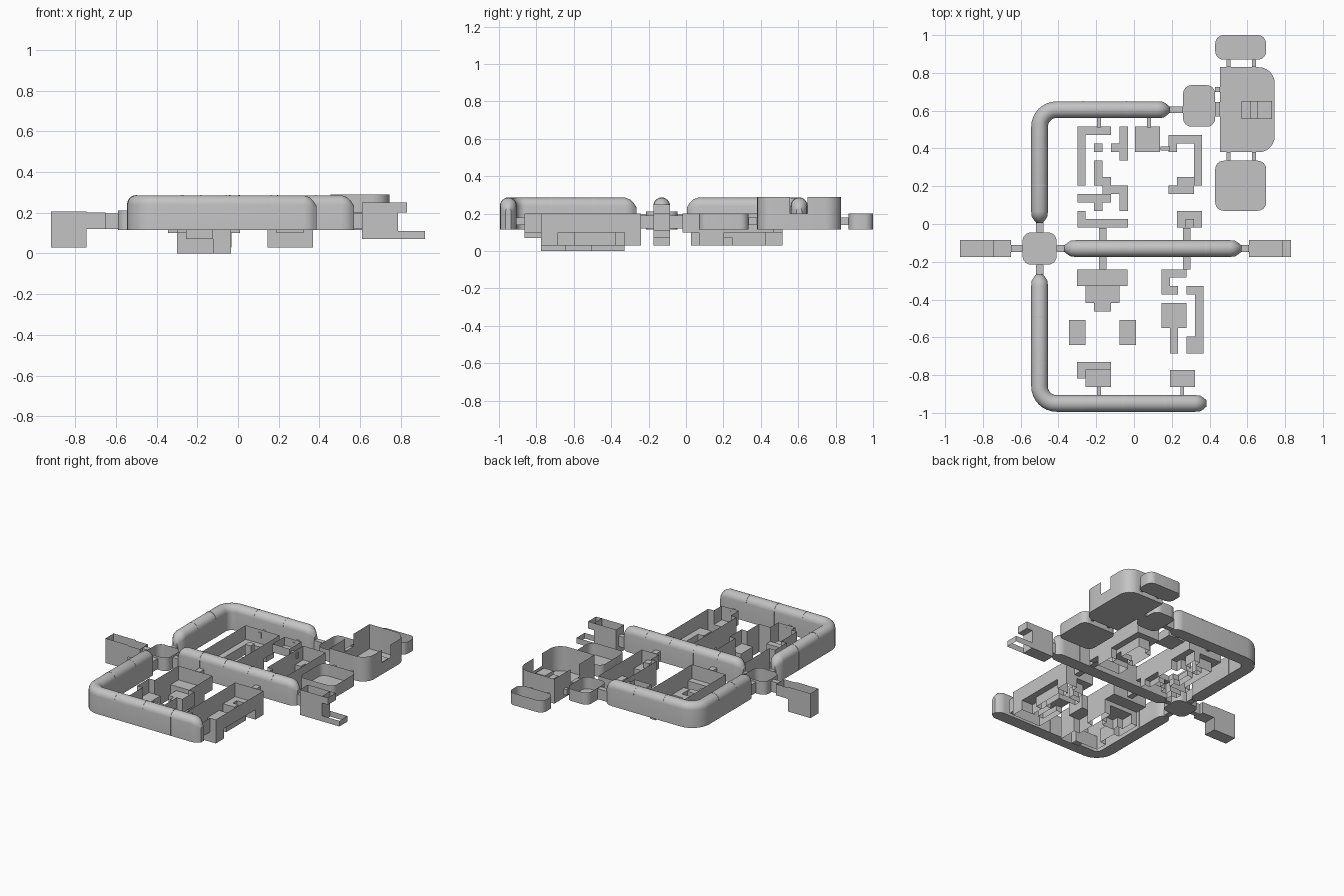
import bpy, bmesh, math
from mathutils import Vector

cube = bpy.data.objects.get("Cube")
if cube:
    bpy.data.objects.remove(cube)

grey = bpy.data.materials.new("hull_grey")
grey.use_nodes = True
colour = (0.55, 0.55, 0.55, 1)
grey.diffuse_color = colour
grey.node_tree.nodes["Principled BSDF"].inputs["Base Color"].default_value = colour

BASE, TOP, CELL = 0.115, 0.2, 0.0445


def finish(name, bm, smooth=False):
    bmesh.ops.remove_doubles(bm, verts=bm.verts, dist=0.0001)
    bmesh.ops.recalc_face_normals(bm, faces=bm.faces)
    mesh = bpy.data.meshes.new(name)
    bm.to_mesh(mesh)
    bm.free()
    mesh.materials.append(grey)
    ob = bpy.data.objects.new(name, mesh)
    bpy.context.collection.objects.link(ob)
    if smooth:
        bpy.ops.object.select_all(action='DESELECT')
        ob.select_set(True)
        bpy.context.view_layer.objects.active = ob
        bpy.ops.object.shade_smooth_by_angle(angle=math.radians(35))
    return ob


def face(bm, pts):
    return bm.faces.new([bm.verts.new(p) for p in pts])


def outline(x0, x1, y0, y1, radii):
    """Rounded rectangle; radii run from the +x+y corner anticlockwise."""
    pts = []
    corners = ((x1, y1, -1, -1), (x0, y1, 1, -1), (x0, y0, 1, 1), (x1, y0, -1, 1))
    for k, ((x, y, sx, sy), r) in enumerate(zip(corners, radii)):
        steps = 6 if r else 0
        for i in range(steps + 1):
            a = math.pi / 2 * (k + i / max(steps, 1))
            pts.append((x + sx * r + r * math.cos(a), y + sy * r + r * math.sin(a)))
    return pts


def tray(name, x0, x1, y0, y1, z0, z1, radii=(0, 0, 0, 0), floor=True, skip=()):
    """Open-topped room: floor and upright walls."""
    bm = bmesh.new()
    pts = outline(x0, x1, y0, y1, radii)
    if floor:
        face(bm, [(x, y, z0) for x, y in pts])
    for i, (a, b) in enumerate(zip(pts, pts[1:] + pts[:1])):
        if i not in skip:
            face(bm, [(*a, z0), (*b, z0), (*b, z1), (*a, z1)])
    return finish(name, bm, any(radii))


def box(name, x0, x1, y0, y1, z0, z1):
    bm = bmesh.new()
    bmesh.ops.create_cube(bm, size=1)
    for v in bm.verts:
        v.co = ((x0 + x1) / 2 + v.co.x * (x1 - x0), (y0 + y1) / 2 + v.co.y * (y1 - y0),
                (z0 + z1) / 2 + v.co.z * (z1 - z0))
    return finish(name, bm)


def arch(p, d, w, h):
    """Arched corridor section at p, facing along d."""
    side = Vector((-d.y, d.x))
    prof = [(-1, 0)] + [(-math.cos(math.pi * i / 12), 0.125 + 0.045 * math.sin(math.pi * i / 12))
                        for i in range(13)] + [(1, 0)]
    return [(p.x + side.x * u * w, p.y + side.y * u * w, BASE + z * h) for u, z in prof]


def loft(name, rings):
    bm = bmesh.new()
    for a, b in zip(rings, rings[1:]):
        for i in range(len(a)):
            j = (i + 1) % len(a)
            face(bm, [a[i], a[j], b[j], b[i]])
    face(bm, rings[0])
    face(bm, rings[-1])
    return finish(name, bm, True)


def corridor(name, points, bend=0.09, width=0.044):
    pts = [Vector(p) for p in points]
    path = []
    taper = ((0, 0.35, 0.7), (0.015, 0.65, 0.84), (0.035, 0.95, 0.95), (0.06, 1, 1))
    d0, d1 = (pts[1] - pts[0]).normalized(), (pts[-1] - pts[-2]).normalized()
    path += [(pts[0] + d0 * s, d0, w, h) for s, w, h in taper]
    for prev, c, nxt in zip(pts, pts[1:], pts[2:]):
        a, b = (c - prev).normalized(), (nxt - c).normalized()
        centre = c - a * bend + b * bend
        for i in range(9):
            t = math.pi / 2 * i / 8
            path.append((centre - b * bend * math.cos(t) + a * bend * math.sin(t),
                         a * math.cos(t) + b * math.sin(t), 1, 1))
    path += [(pts[-1] - d1 * s, d1, w, h) for s, w, h in reversed(taper)]
    loft(name, [arch(p, d, width * w, h) for p, d, w, h in path])
    # raised seam ribs along each straight run
    for a, b in zip(pts, pts[1:]):
        d, n = (b - a).normalized(), max(2, round((b - a).length / 0.2))
        for i in range(1, n):
            p = a.lerp(b, i / n)
            loft(name + "_rib", [arch(p + d * s, d, width + 0.001, 1.008) for s in (-0.003, 0.003)])


def bay(name, x0, y1, low, rows):
    """Stepped sunken room: digits are floor levels, o is open below, blank is outside."""
    levels = {" ": TOP, "o": low, "1": 0.1, "2": 0.07, "3": 0.14}
    bm = bmesh.new()
    wide = max(map(len, rows))
    grid = [" " * (wide + 2)] + [" " + r.ljust(wide) + " " for r in rows] + [" " * (wide + 2)]
    for r, row in enumerate(grid):
        for c, ch in enumerate(row):
            x, y, z = x0 + (c - 1) * CELL, y1 - (r - 1) * CELL, levels[ch]
            if ch.isdigit():
                face(bm, [(x, y, z), (x, y - CELL, z), (x + CELL, y - CELL, z), (x + CELL, y, z)])
            if c <= wide and levels[row[c + 1]] != z:
                z2, xe = levels[row[c + 1]], x + CELL
                face(bm, [(xe, y, z), (xe, y - CELL, z), (xe, y - CELL, z2), (xe, y, z2)])
            if r < len(grid) - 1 and levels[grid[r + 1][c]] != z:
                z2, ye = levels[grid[r + 1][c]], y - CELL
                face(bm, [(x, ye, z), (x + CELL, ye, z), (x + CELL, ye, z2), (x, ye, z2)])
    bmesh.ops.dissolve_limit(bm, angle_limit=0.01, verts=bm.verts, edges=bm.edges)
    finish(name, bm)


# Arched corridors
corridor("back_corridor", [(-0.5, 0.005), (-0.5, 0.605), (0.19, 0.605)])
corridor("middle_corridor", [(-0.37, -0.13), (0.57, -0.13)])
corridor("front_corridor", [(-0.5, -0.265), (-0.5, -0.95), (0.385, -0.95)])

# Sunken bays
bay("back_right_bay", -0.3, 0.515, 0.03, [
    "1111o1", "1oooo1", "1o3o11", "1oooo1", "1o2ooo", "1o2ooo",
    "1o22oo", "ooo222", "1111o2", "oo1oo2", "1ooooo", "111111"])
bay("back_left_bay", 0.005, 0.515, 0.03, [
    "333", "333 1111", "333 1oo1", "    ooo1", "    ooo1", "    ooo1",
    "    o221", "    222o", "    oooo", "    oooo", "     111", "     131"])
bay("front_right_bay", -0.345, -0.24, 0.0, [
    " 111111", " 111111", " o2222o", " o2222o", " oo22oo", " oooooo", "11oooo11",
    "11oooo11", "11oooo11", " oooooo", " oooooo", " 1111oo", " 1222", "  222"])
bay("front_left_bay", 0.145, -0.24, 0.03, [
    "111oo", "1oooo", "11o11", "oooo1", "222o1", "222o1", "222o1",
    "o2oo1", "o2o11", "o2o11", "ooooo", "ooooo", " 111", " 111"])

# Junction and end rooms
tray("junction_room", -0.59, -0.41, -0.215, -0.045, BASE, 0.21, (0.045,) * 4)
tray("right_end_room", -0.92, -0.745, -0.175, -0.085, 0.03, 0.205, skip=(3,))
tray("right_end_entry", -0.745, -0.65, -0.175, -0.085, 0.12, TOP, skip=(1,))
tray("left_end_room", 0.61, 0.785, -0.175, -0.085, 0.07, 0.25)
tray("left_end_ledge", 0.785, 0.83, -0.175, -0.085, 0.2, 0.25, skip=(1,))
tray("left_end_channel", 0.785, 0.92, -0.175, -0.085, 0.07, 0.11, floor=False, skip=(1,))

# Habitat cluster
tray("lobby_room", 0.26, 0.43, 0.515, 0.735, BASE, TOP, (0.045,) * 4)
tray("hall_back_lobe", 0.455, 0.745, 0.65, 0.83, BASE, 0.29, (0.085, 0, 0, 0), skip=(8,))
tray("hall_front_lobe", 0.455, 0.745, 0.38, 0.555, BASE, 0.29, (0, 0, 0, 0.085), skip=(0,))
tray("hall_middle", 0.455, 0.745, 0.555, 0.65, BASE, TOP, skip=(0, 2))
for i, x in enumerate((0.57, 0.615, 0.655)):
    box("hall_step", x, 0.73, 0.555, 0.65, BASE, 0.14 + 0.025 * i)
tray("back_pod", 0.43, 0.7, 0.87, 1.0, BASE, TOP, (0.045,) * 4)
tray("front_pod", 0.43, 0.7, 0.07, 0.335, BASE, TOP, (0.045,) * 4)

# Connecting passages
for x0, x1, y in ((-0.65, -0.59, -0.13), (-0.41, -0.36, -0.13), (0.56, 0.61, -0.13), (0.18, 0.26, 0.605)):
    box("cross_passage", x0, x1, y - 0.018, y + 0.018, 0.12, TOP - 0.005)
box("lobby_neck", 0.43, 0.455, 0.57, 0.645, BASE, TOP)
for y0, y1 in ((-0.045, 0.015), (-0.275, -0.215)):
    box("junction_passage", -0.52, -0.48, y0, y1, 0.12, TOP - 0.005)
for x in (-0.165, 0.28):
    for y0, y1 in ((-0.09, -0.02), (-0.24, -0.17)):
        box("bay_passage", x - 0.02, x + 0.02, y0, y1, 0.12, 0.19)
for x, y0, y1 in ((-0.185, 0.51, 0.565), (0.08, 0.51, 0.565), (-0.185, -0.91, -0.86), (0.255, -0.91, -0.86),
                  (0.5, 0.83, 0.87), (0.635, 0.83, 0.87), (0.5, 0.335, 0.38), (0.635, 0.335, 0.38)):
    box("service_pipe", x - 0.01, x + 0.01, y0, y1, 0.14, 0.18)
box("bay_link", 0.14, 0.19, 0.39, 0.41, 0.14, 0.18)
box("lobby_pipe", 0.43, 0.455, 0.7, 0.725, 0.14, 0.18)
